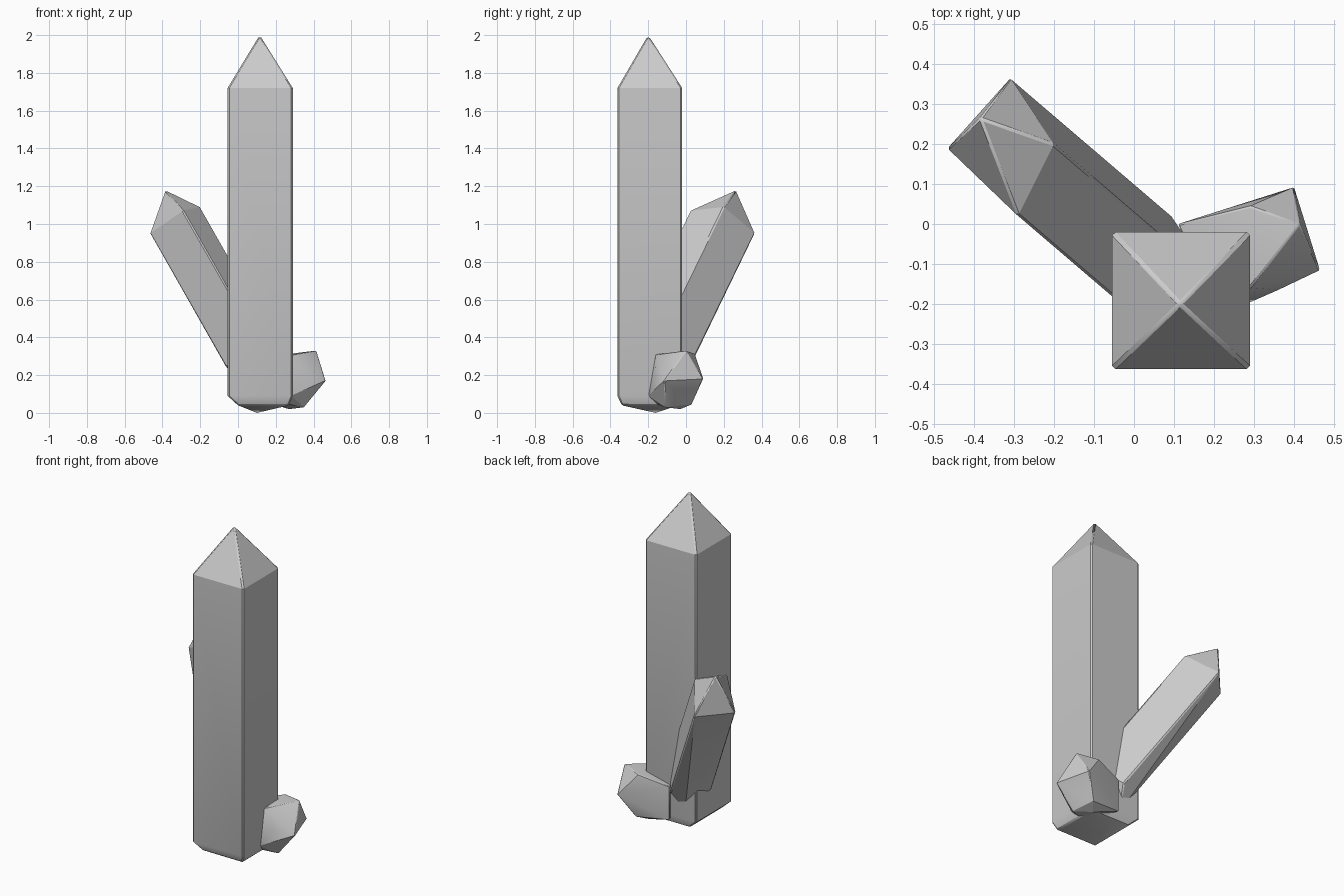
import bpy, bmesh, math
from mathutils import Vector

if "Cube" in bpy.data.objects:
    bpy.data.objects.remove(bpy.data.objects["Cube"])


def crystal(name, points, bevel):
    """Closed faceted crystal spanned by its corner points, with softly worn edges."""
    bm = bmesh.new()
    for p in points:
        bm.verts.new(p)
    res = bmesh.ops.convex_hull(bm, input=bm.verts[:])
    loose = [v for v in bm.verts if not v.link_faces]
    bmesh.ops.delete(bm, geom=loose, context='VERTS')
    bmesh.ops.dissolve_limit(bm, angle_limit=math.radians(2), verts=bm.verts[:], edges=bm.edges[:])
    bmesh.ops.recalc_face_normals(bm, faces=bm.faces[:])
    me = bpy.data.meshes.new(name)
    bm.to_mesh(me)
    bm.free()
    ob = bpy.data.objects.new(name, me)
    bpy.context.collection.objects.link(ob)
    mod = ob.modifiers.new("worn_edges", 'BEVEL')
    mod.width = bevel
    mod.segments = 1
    mod.limit_method = 'ANGLE'
    mod.angle_limit = math.radians(50)
    bpy.context.view_layer.objects.active = ob
    ob.select_set(True)
    bpy.ops.object.shade_smooth_by_angle(angle=math.radians(25))
    ob.select_set(False)
    return ob


def square(x0, x1, y0, y1, z):
    return [(x, y, z) for x in (x0, x1) for y in (y0, y1)]


# Tall central crystal: square shaft, pyramid tip, blunt tapered foot
crystal("tall_crystal",
        square(-0.055, 0.29, -0.363, -0.02, 1.72)
        + square(-0.055, 0.29, -0.363, -0.02, 0.09)
        + square(0.0, 0.27, -0.34, -0.04, 0.04)
        + [(0.115, -0.2, 2.0), (0.1, -0.16, 0.0)], 0.008)

# Leaning crystal: four shoulder corners swept down the axis, pointed tip
axis = Vector((-0.456, 0.39, 0.80))
shoulder = [Vector(p) for p in ((-0.31, 0.366, 0.95), (-0.467, 0.19, 0.95),
                                (-0.29, 0.02, 1.07), (-0.20, 0.20, 1.09))]
crystal("leaning_crystal",
        shoulder + [p - axis * 0.88 for p in shoulder]
        + [(-0.385, 0.265, 1.18), (0.05, -0.06, 0.12)], 0.006)

# Small stub crystal low on the right side
crystal("stub_crystal",
        [(0.40, 0.092, 0.18), (0.465, -0.115, 0.17), (0.415, 0.0, 0.33),
         (0.29, -0.16, 0.31), (0.29, 0.045, 0.315), (0.36, -0.165, 0.20),
         (0.35, -0.11, 0.03), (0.32, 0.03, 0.045), (0.28, -0.20, 0.09),
         (0.27, -0.03, 0.02), (0.11, 0.0, 0.07), (0.11, 0.0, 0.27),
         (0.2, -0.19, 0.06), (0.2, -0.19, 0.25)], 0.004)
